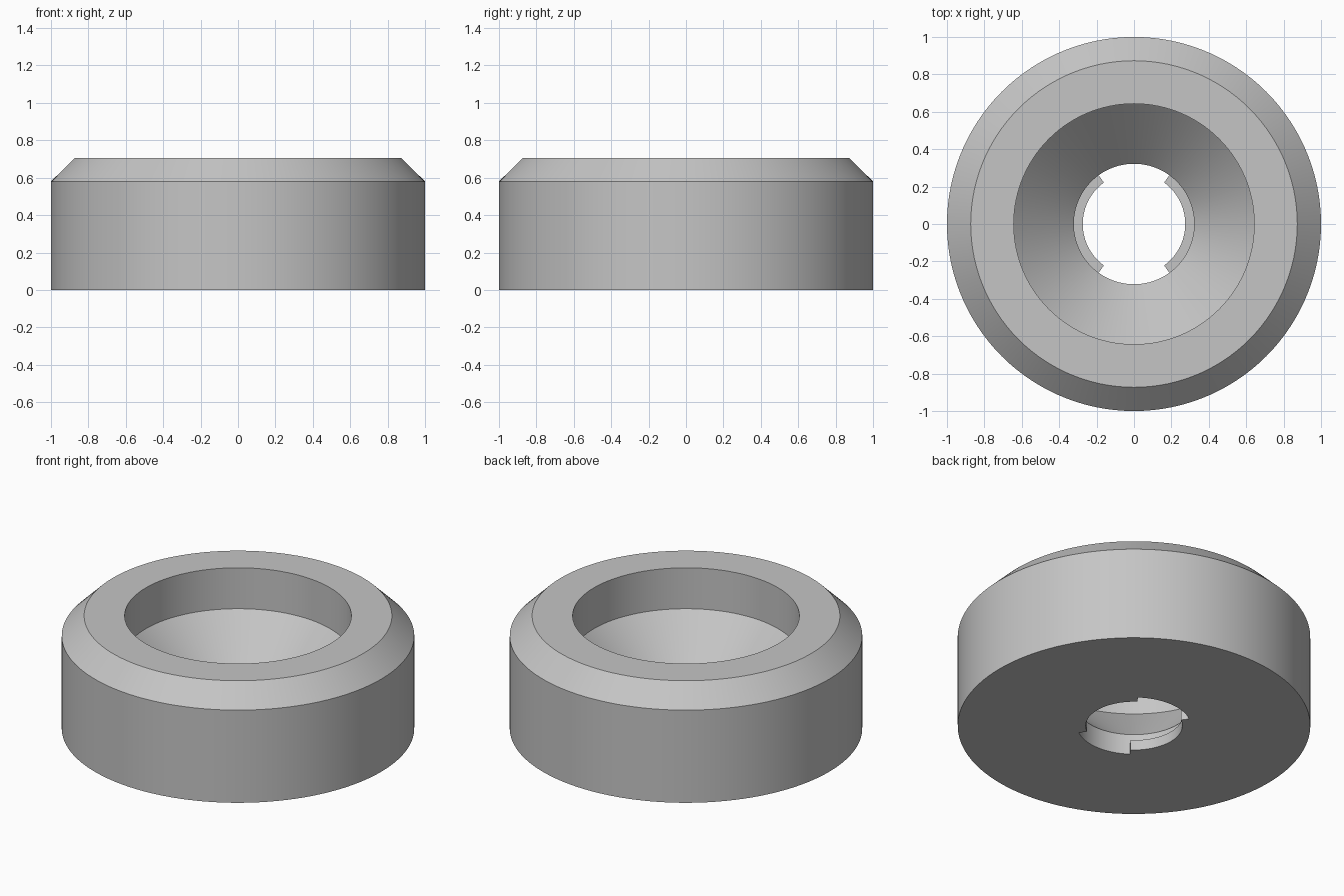
import bpy
import bmesh
from math import cos, sin, radians

cube = bpy.data.objects.get("Cube")
if cube:
    bpy.data.objects.remove(cube, do_unlink=True)

STEP = 3          # degrees per segment
TAB_HALF = 54     # half angle of each inner tab, centred on +x and -x

# Cross-section (radius, height): chamfered wall, bore, countersink, tab
profile = [
    (1.0, 0.0), (1.0, 0.58), (0.873, 0.705), (0.643, 0.705), (0.643, 0.449),
    (0.322, 0.128), (0.322, 0.064), (0.274, 0.064), (0.274, 0.0), (0.322, 0.0),
]
TAB_LOOP = list(range(10))
NOTCH_LOOP = [0, 1, 2, 3, 4, 5, 6, 9]


def in_tab(index):
    """True if the segment starting at this index carries a tab."""
    middle = ((index + 0.5) * STEP) % 180
    return min(middle, 180 - middle) < TAB_HALF


# Grey metal
metal = bpy.data.materials.new("grey_metal")
metal.use_nodes = True
grey = (0.56, 0.56, 0.56, 1.0)
metal.diffuse_color = grey
metal.node_tree.nodes["Principled BSDF"].inputs["Base Color"].default_value = grey

# Turn the cross-section, leaving out the tab in the notch segments
bm = bmesh.new()
count = 360 // STEP
rings = []
for i in range(count):
    a = radians(i * STEP)
    rings.append([bm.verts.new((r * cos(a), r * sin(a), z)) for r, z in profile])

for i in range(count):
    here, after = rings[i], rings[(i + 1) % count]
    loop = TAB_LOOP if in_tab(i) else NOTCH_LOOP
    for p, q in zip(loop, loop[1:] + loop[:1]):
        bm.faces.new((here[p], after[p], after[q], here[q]))
    # End wall where a tab meets a notch
    if in_tab(i) != in_tab(i - 1):
        bm.faces.new(here[6:10])

bmesh.ops.delete(bm, geom=[v for v in bm.verts if not v.link_faces], context='VERTS')
bmesh.ops.recalc_face_normals(bm, faces=bm.faces)

mesh = bpy.data.meshes.new("collar_ring")
bm.to_mesh(mesh)
bm.free()
mesh.materials.append(metal)
ring = bpy.data.objects.new("collar_ring", mesh)
bpy.context.collection.objects.link(ring)

# Smooth round walls with sharp rims
bpy.ops.object.select_all(action='DESELECT')
ring.select_set(True)
bpy.context.view_layer.objects.active = ring
bpy.ops.object.shade_smooth_by_angle(angle=radians(30))
